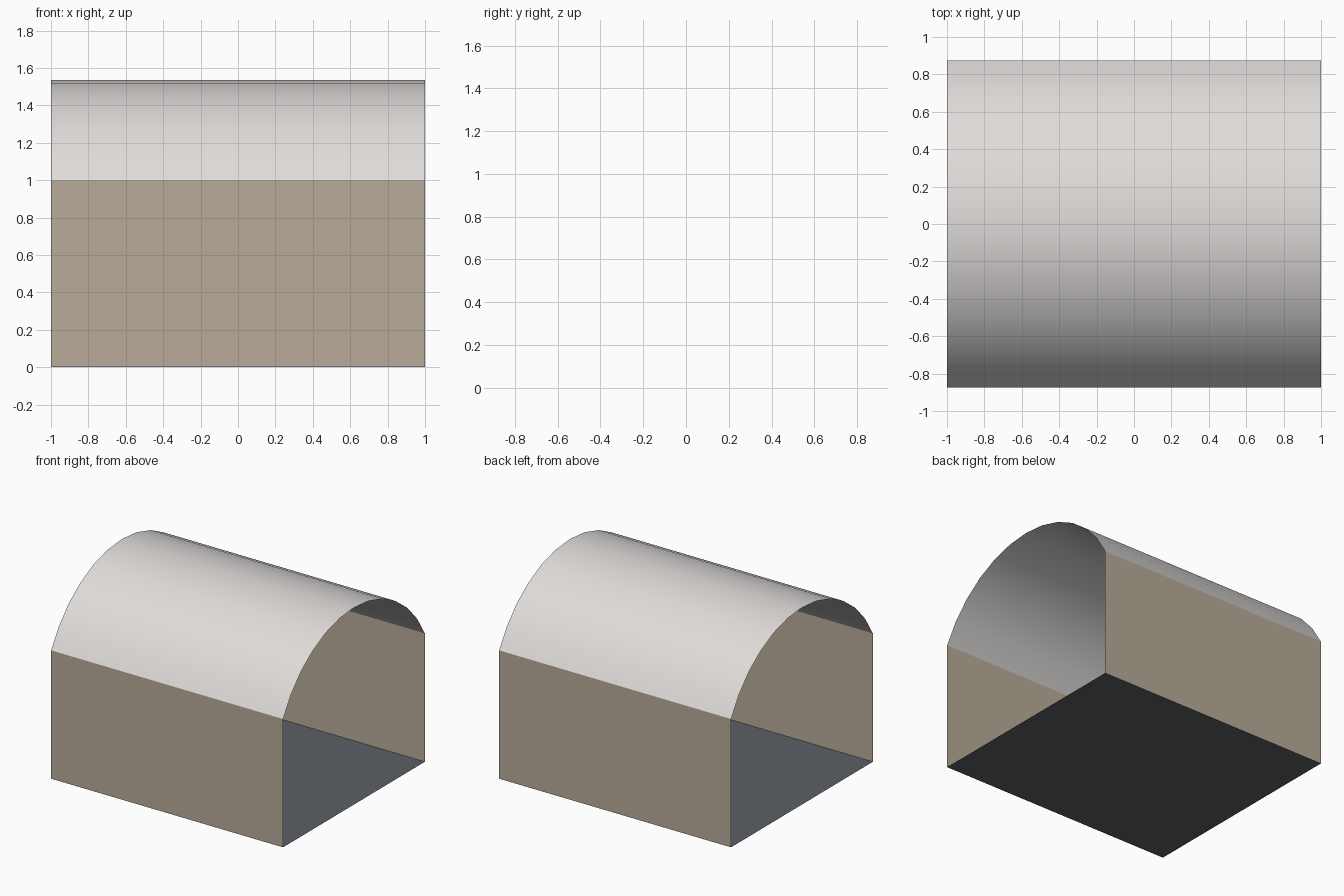
import bpy, math

if "Cube" in bpy.data.objects:
    bpy.data.objects.remove(bpy.data.objects["Cube"])

HALF_X, HALF_Y = 1.0, 0.873      # half length and half width
WALL_H, RISE = 1.0, 0.535        # wall height and rise of the vault
SEGMENTS = 12


def material(name, rgb):
    m = bpy.data.materials.new(name)
    m.diffuse_color = (*rgb, 1.0)
    m.use_nodes = True
    m.node_tree.nodes["Principled BSDF"].inputs["Base Color"].default_value = m.diffuse_color
    return m


def extruded_sheet(name, profile, mat, smooth=False):
    """Sweep an open (y, z) profile along x as a single-sided sheet."""
    verts = [(x, y, z) for y, z in profile for x in (-HALF_X, HALF_X)]
    faces = [(2 * i, 2 * i + 1, 2 * i + 3, 2 * i + 2) for i in range(len(profile) - 1)]
    mesh = bpy.data.meshes.new(name)
    mesh.from_pydata(verts, [], faces)
    mesh.materials.append(mat)
    for p in mesh.polygons:
        p.use_smooth = smooth
    obj = bpy.data.objects.new(name, mesh)
    bpy.context.collection.objects.link(obj)
    return obj


wall_mat = material("tan wall", (0.48, 0.41, 0.32))
vault_mat = material("pale plaster", (0.74, 0.715, 0.70))
floor_mat = material("slate floor", (0.105, 0.115, 0.13))

# Floor
extruded_sheet("floor", [(-HALF_Y, 0), (HALF_Y, 0)], floor_mat)

# Side walls, the two ends stay open
extruded_sheet("front_wall", [(-HALF_Y, 0), (-HALF_Y, WALL_H)], wall_mat)
extruded_sheet("back_wall", [(HALF_Y, WALL_H), (HALF_Y, 0)], wall_mat)

# Barrel vault: segmental arc springing from the wall tops
radius = (HALF_Y ** 2 + RISE ** 2) / (2 * RISE)
centre_z = WALL_H + RISE - radius
spread = math.asin(HALF_Y / radius)
arc = []
for i in range(SEGMENTS + 1):
    a = spread * (2 * i / SEGMENTS - 1)
    arc.append((radius * math.sin(a), centre_z + radius * math.cos(a)))
extruded_sheet("vault", arc, vault_mat, smooth=True)
